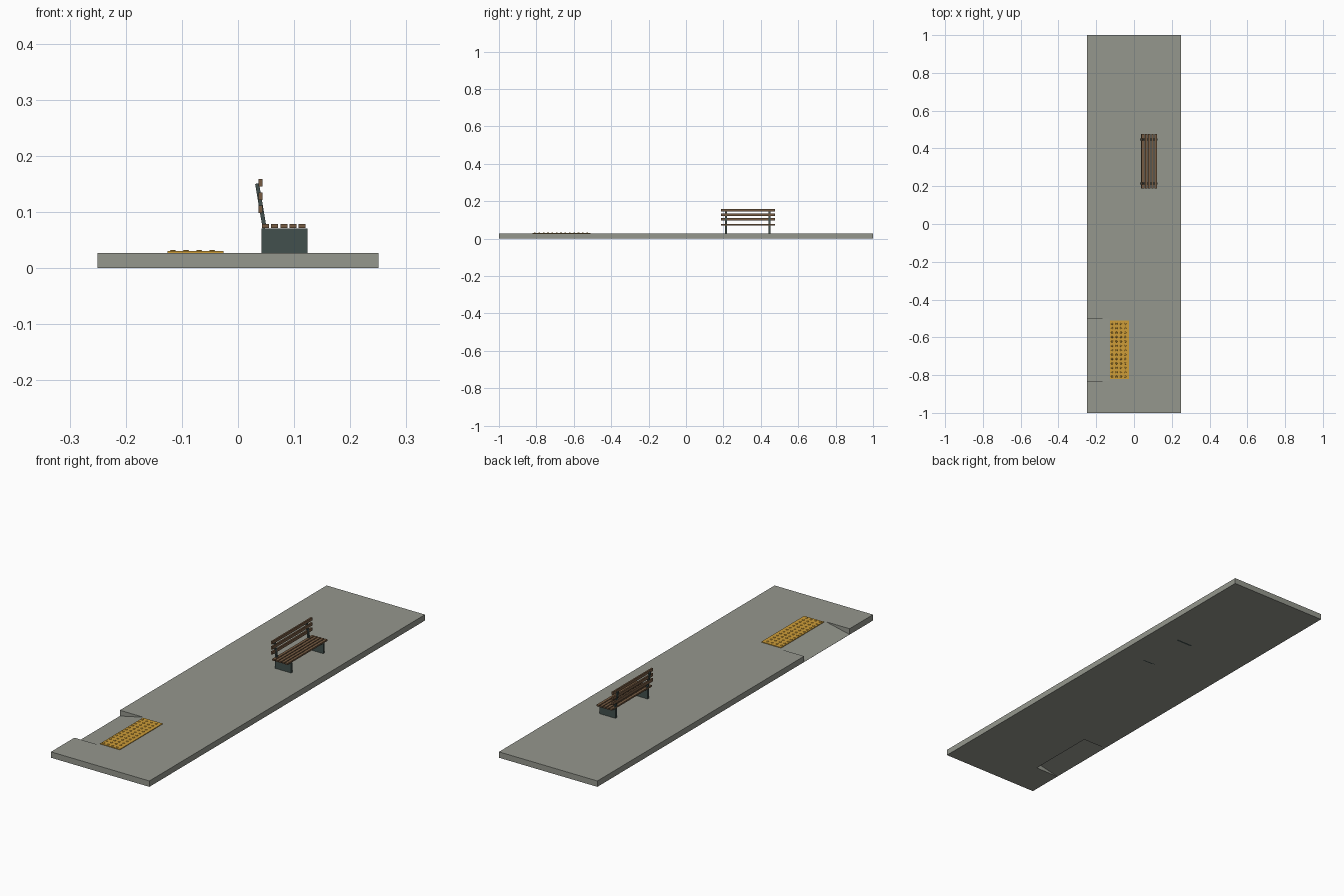
import bpy, bmesh, math
from mathutils import Matrix

if "Cube" in bpy.data.objects:
    bpy.data.objects.remove(bpy.data.objects["Cube"])


def material(name, col):
    m = bpy.data.materials.new(name)
    m.diffuse_color = (*col, 1)
    m.use_nodes = True
    m.node_tree.nodes["Principled BSDF"].inputs["Base Color"].default_value = m.diffuse_color
    return m


CONCRETE = material("concrete grey", (0.30, 0.31, 0.27))
YELLOW = material("tactile yellow", (0.62, 0.34, 0.04))
WOOD = material("bench wood", (0.18, 0.105, 0.055))
METAL = material("bench metal", (0.055, 0.08, 0.075))


def finish(name, bm, mat):
    me = bpy.data.meshes.new(name)
    bm.to_mesh(me)
    bm.free()
    me.materials.append(mat)
    ob = bpy.data.objects.new(name, me)
    bpy.context.collection.objects.link(ob)
    return ob


def box(name, x, y, z, mat):
    """Box from (min, max) ranges."""
    bm = bmesh.new()
    mid = [(a + b) / 2 for a, b in (x, y, z)]
    size = [b - a for a, b in (x, y, z)]
    bmesh.ops.create_cube(bm, size=1, matrix=Matrix.Translation(mid) @ Matrix.Diagonal((*size, 1)))
    return finish(name, bm, mat)


def prism(name, pts, vec, mat):
    """Extrude a closed 3D outline along a vector."""
    bm = bmesh.new()
    face = bm.faces.new([bm.verts.new(p) for p in pts])
    ext = bmesh.ops.extrude_face_region(bm, geom=[face], use_keep_orig=True)
    bmesh.ops.translate(bm, vec=vec, verts=[v for v in ext["geom"] if isinstance(v, bmesh.types.BMVert)])
    bmesh.ops.recalc_face_normals(bm, faces=bm.faces)
    return finish(name, bm, mat)


TOP = 0.027
RX, RY0, RY1 = -0.13, -0.83, -0.50

# Pavement slab with a notch for the dropped kerb
outline = [(-0.25, -1), (0.25, -1), (0.25, 1), (-0.25, 1),
           (-0.25, RY1), (RX, RY1), (RX, RY0), (-0.25, RY0)]
prism("pavement_slab", [(x, y, 0) for x, y in outline], (0, 0, TOP), CONCRETE)

# Kerb ramp: thin sloping sheet, open beneath
prism("kerb_ramp", [(-0.25, RY0, 0), (RX, RY0, TOP - 0.0005), (RX, RY0, TOP), (-0.25, RY0, 0.0005)],
      (0, RY1 - RY0, 0), CONCRETE)

# Tactile paving pad and its rows of bumps
box("tactile_pad", (-0.126, -0.026), (-0.82, -0.51), (TOP, 0.030), YELLOW)
bm = bmesh.new()
for i in range(4):
    for j in range(13):
        bmesh.ops.create_cone(bm, cap_ends=True, segments=8, radius1=0.0055, radius2=0.004, depth=0.0025,
                              matrix=Matrix.Translation((-0.116 + i * 0.0233, -0.808 + j * 0.0233, 0.03115)))
finish("tactile_bumps", bm, YELLOW)

# Bench supports (sunk through the slab) and leaning back posts
for side, y in (("near", 0.214), ("far", 0.447)):
    box(f"bench_support_{side}", (0.042, 0.124), (y - 0.005, y + 0.005), (0, 0.0705), METAL)
    prism(f"back_post_{side}",
          [(0.044, y - 0.005, 0.070), (0.051, y - 0.005, 0.0715), (0.0375, y - 0.005, 0.151), (0.0305, y - 0.005, 0.150)],
          (0, 0.01, 0), METAL)

# Seat slats
for i in range(5):
    x = 0.0425 + i * 0.0164
    box(f"seat_slat_{i + 1}", (x, x + 0.0125), (0.187, 0.477), (0.0715, 0.0785), WOOD)

# Backrest slats
for i, z in enumerate((0.098, 0.1215, 0.145)):
    box(f"back_slat_{i + 1}", (0.0365, 0.0435), (0.187, 0.477), (z, z + 0.0135), WOOD)
